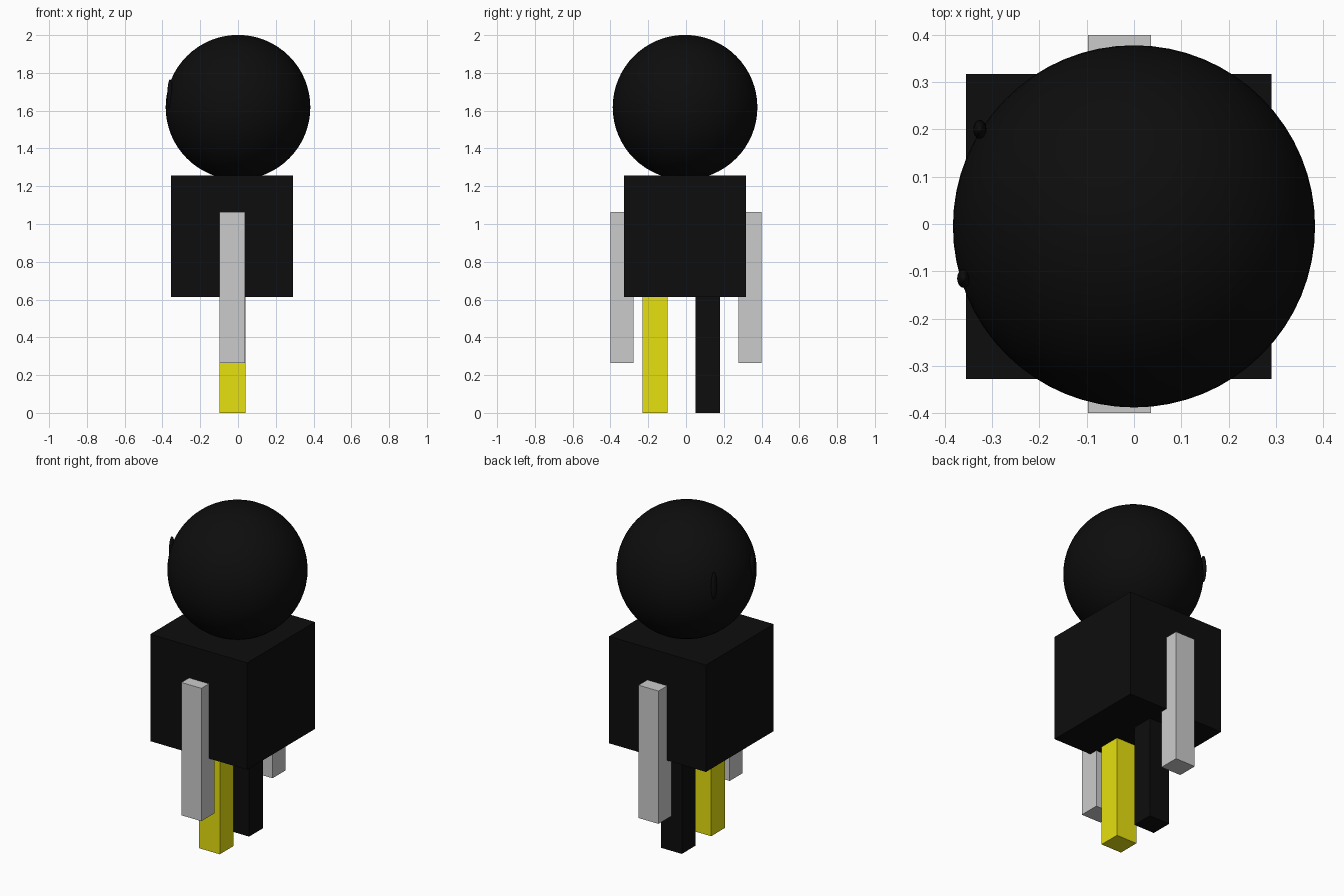
import bpy

if "Cube" in bpy.data.objects:
    bpy.data.objects.remove(bpy.data.objects["Cube"])


def material(name, color):
    mat = bpy.data.materials.new(name)
    mat.diffuse_color = color
    mat.use_nodes = True
    mat.node_tree.nodes["Principled BSDF"].inputs["Base Color"].default_value = mat.diffuse_color
    return mat


black = material("black", (0.004, 0.004, 0.004, 1))
yellow = material("yellow", (0.8, 0.75, 0.005, 1))


def finish(name, mat):
    obj = bpy.context.object
    obj.name = name
    bpy.ops.object.transform_apply(location=False, rotation=False, scale=True)
    if mat:
        obj.data.materials.append(mat)
    return obj


def box(name, x, y, z, mat=None):
    """Box from its (min, max) range on each axis."""
    ranges = (x, y, z)
    bpy.ops.mesh.primitive_cube_add(size=1, location=[(a + b) / 2 for a, b in ranges])
    bpy.context.object.scale = [b - a for a, b in ranges]
    return finish(name, mat)


def ball(name, center, radii, mat, segments, rings):
    bpy.ops.mesh.primitive_uv_sphere_add(segments=segments, ring_count=rings,
                                         radius=1, location=center)
    bpy.context.object.scale = radii
    obj = finish(name, mat)
    bpy.ops.object.shade_smooth()
    return obj


# Head and the two slim eyes, which face -x
ball("head", (0, -0.005, 1.618), (0.383,) * 3, black, 64, 32)
for side, x, y in (("left", -0.326, 0.20), ("right", -0.36, -0.115)):
    ball(f"eye_{side}", (x, y, 1.682), (0.014, 0.02, 0.083), black, 24, 16)

# Cube body
box("body", (-0.355, 0.291), (-0.328, 0.317), (0.614, 1.258), black)

# Arms, partly sunk into the body sides
for side, y in (("right", (-0.40, -0.277)), ("left", (0.277, 0.40))):
    box(f"arm_{side}", (-0.097, 0.036), y, (0.264, 1.064))

# Legs, one yellow and one black, running up into the body
for side, y, mat in (("right", (-0.229, -0.098), yellow), ("left", (0.05, 0.181), black)):
    box(f"leg_{side}", (-0.099, 0.039), y, (0.0, 0.8), mat)
